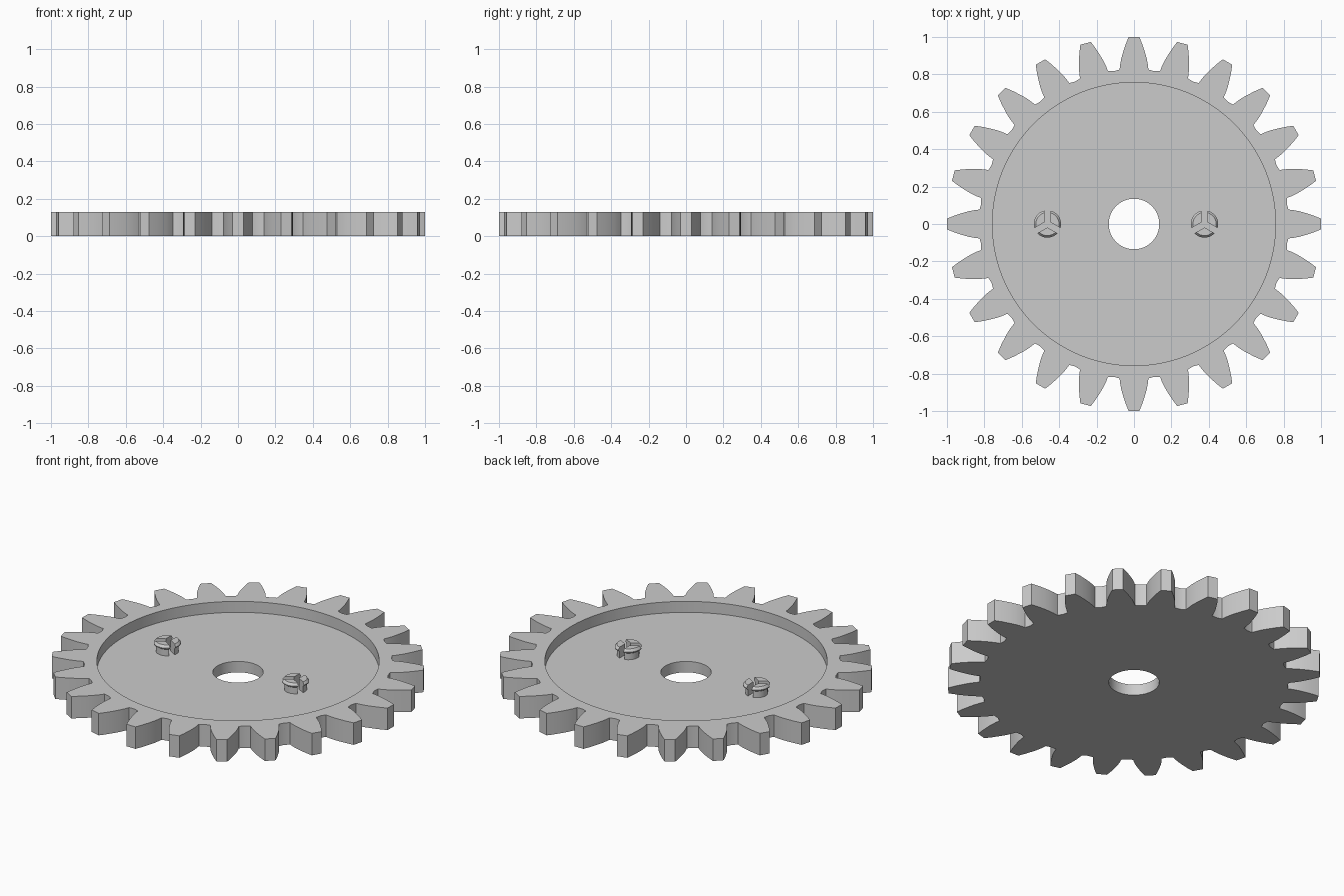
import bpy, bmesh, math
from mathutils import Vector, Matrix

if "Cube" in bpy.data.objects:
    bpy.data.objects.remove(bpy.data.objects["Cube"], do_unlink=True)

TEETH = 24
THICK = 0.13
FLOOR = 0.065
RECESS_R = 0.757
HOLE_R = 0.135
PEG_SLOT = 0.016

grey = bpy.data.materials.new("light grey plastic")
grey.use_nodes = True
colour = (0.6, 0.6, 0.6, 1)
grey.diffuse_color = colour
grey.node_tree.nodes["Principled BSDF"].inputs["Base Color"].default_value = colour


def add_loft(bm, loops, closed=False):
    """Skin a stack of equal-length loops; cap the ends unless closed."""
    rings = [[bm.verts.new(p) for p in loop] for loop in loops]
    pairs = list(zip(rings, rings[1:]))
    if closed:
        pairs.append((rings[-1], rings[0]))
    else:
        bm.faces.new(rings[0][::-1])
        bm.faces.new(rings[-1])
    for low, high in pairs:
        for i in range(len(low)):
            j = (i + 1) % len(low)
            bm.faces.new((low[i], low[j], high[j], high[i]))


def finish(bm, name):
    bmesh.ops.recalc_face_normals(bm, faces=bm.faces)
    mesh = bpy.data.meshes.new(name)
    bm.to_mesh(mesh)
    bm.free()
    mesh.materials.append(grey)
    obj = bpy.data.objects.new(name, mesh)
    bpy.context.collection.objects.link(obj)
    bpy.ops.object.select_all(action='DESELECT')
    obj.select_set(True)
    bpy.context.view_layer.objects.active = obj
    bpy.ops.object.shade_smooth_by_angle(angle=math.radians(25))
    return obj


# Gear outline: one curved tooth flank, mirrored and repeated around
flank = [(0.826, 0.077), (0.85, 0.0745), (0.885, 0.068),
         (0.92, 0.058), (0.96, 0.045), (1.0, 0.029)]
tooth = [Vector((x, -h, 0)) for x, h in flank]
tooth += [Vector((x, h, 0)) for x, h in reversed(flank)]
half_pitch = math.pi / TEETH
tooth.append(Vector((math.cos(half_pitch), math.sin(half_pitch), 0)) * 0.824)
outline = [Matrix.Rotation(2 * half_pitch * i, 3, 'Z') @ p
           for i in range(TEETH) for p in tooth]


def at_height(points, z):
    return [Vector((p.x, p.y, z)) for p in points]


def circle(radius, z):
    return at_height([p.normalized() * radius for p in outline], z)


# Gear body: dished plate with a raised toothed rim and a centre hole
bm = bmesh.new()
add_loft(bm, [circle(HOLE_R, 0), at_height(outline, 0),
              at_height(outline, THICK), circle(RECESS_R, THICK),
              circle(RECESS_R, FLOOR), circle(HOLE_R, FLOOR)], closed=True)
finish(bm, "gear_body")


# Snap pegs: three lipped prongs parted by a Y-shaped slot
def prong_section(radius, z, direction, steps=12):
    spread = math.pi / 3 - math.asin(PEG_SLOT / radius)
    apex = PEG_SLOT / math.sin(math.pi / 3)
    points = [(apex, direction)]
    points += [(radius, direction + spread * (2 * i / steps - 1))
               for i in range(steps + 1)]
    return [Vector((r * math.cos(a), r * math.sin(a), z)) for r, a in points]


peg_profile = [(0.061, FLOOR - 0.01), (0.061, 0.103), (0.073, 0.111),
               (0.073, 0.116), (0.062, THICK)]
for name, x in (("left_snap_peg", 0.377), ("right_snap_peg", -0.463)):
    bm = bmesh.new()
    for degrees in (30, 150, 270):
        add_loft(bm, [prong_section(r, z, math.radians(degrees))
                      for r, z in peg_profile])
    finish(bm, name).location.x = x
